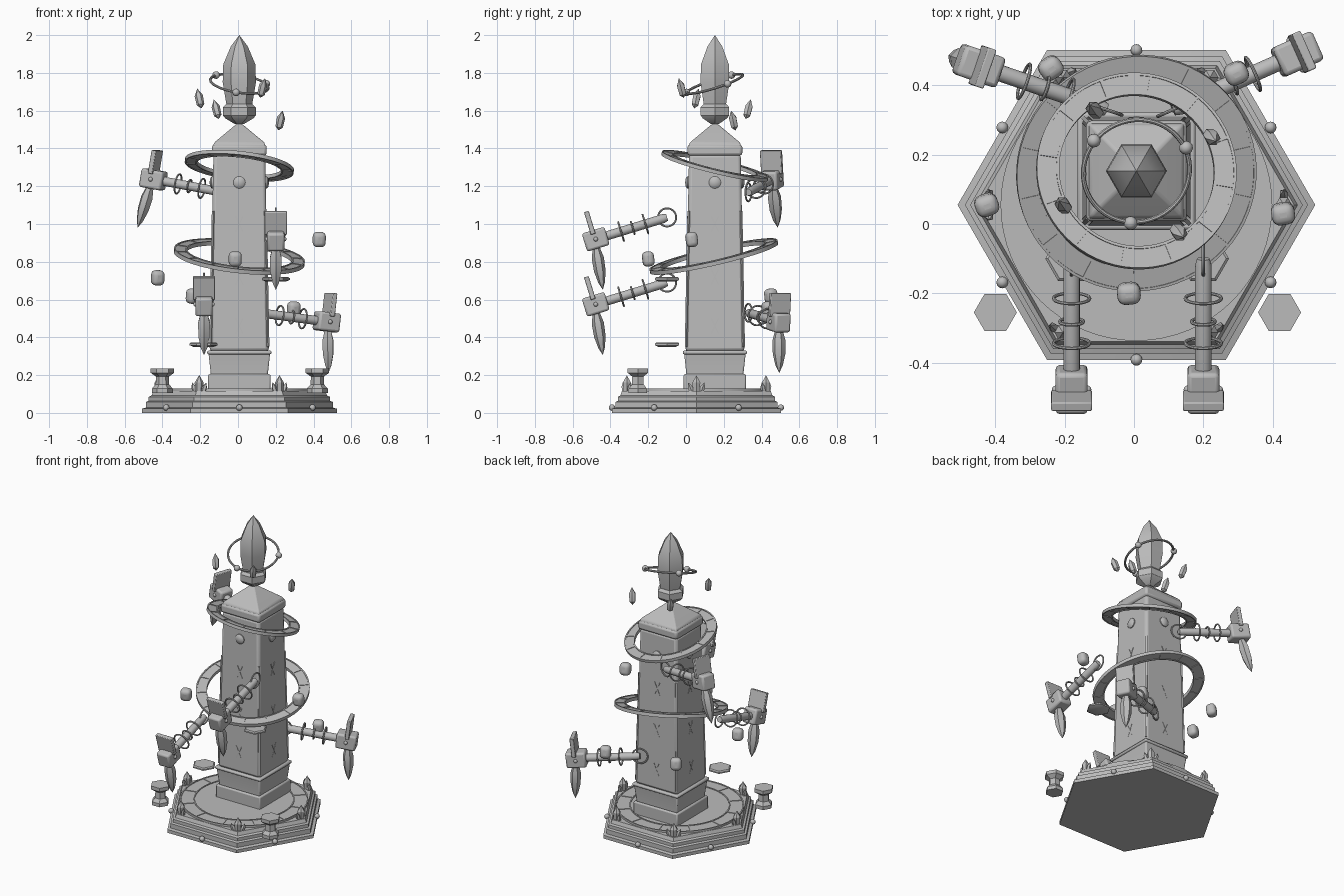
import bpy, bmesh, math
from mathutils import Matrix, Vector

if "Cube" in bpy.data.objects:
    bpy.data.objects.remove(bpy.data.objects["Cube"])

stone = bpy.data.materials.new("grey_stone")
stone.use_nodes = True
stone.diffuse_color = (0.5, 0.5, 0.5, 1)
stone.node_tree.nodes["Principled BSDF"].inputs["Base Color"].default_value = (0.5, 0.5, 0.5, 1)

CX, TY, BY = 0.007, 0.153, 0.055   # shared x, tower y, base y
T = Matrix.Translation


def R(deg, axis):
    return Matrix.Rotation(math.radians(deg), 4, axis)


def finish(name, bm, m, bevel=0, segs=2, angle=30):
    """Turn a bmesh into a placed, shaded object."""
    bmesh.ops.recalc_face_normals(bm, faces=bm.faces)
    me = bpy.data.meshes.new(name)
    bm.to_mesh(me)
    bm.free()
    me.shade_smooth()
    me.set_sharp_from_angle(angle=math.radians(angle))
    me.materials.append(stone)
    ob = bpy.data.objects.new(name, me)
    bpy.context.collection.objects.link(ob)
    ob.matrix_world = m
    if bevel:
        mod = ob.modifiers.new("bevel", 'BEVEL')
        mod.width, mod.segments = bevel, segs
    return ob


def lathe(name, profile, sides, m, closed=False, bevel=0, turn=0):
    """Spin (radius, height) points round z; closed joins last to first."""
    bm = bmesh.new()
    rings = []
    for r, z in profile:
        if r == 0:
            rings.append([bm.verts.new((0, 0, z))] * sides)
            continue
        rings.append([])
        for i in range(sides):
            a = 2 * math.pi * i / sides + math.radians(turn)
            rings[-1].append(bm.verts.new((r * math.cos(a), r * math.sin(a), z)))
    pairs = list(zip(rings, rings[1:]))
    if closed:
        pairs.append((rings[-1], rings[0]))
    for a, b in pairs:
        for i in range(sides):
            j = (i + 1) % sides
            bm.faces.new(dict.fromkeys((a[i], a[j], b[j], b[i])))
    if not closed:
        for ring in (rings[0], rings[-1]):
            if ring[0] is not ring[1]:
                bm.faces.new(ring)
    return finish(name, bm, m, bevel)


def box(name, size, m, bevel=0, segs=2):
    bm = bmesh.new()
    bmesh.ops.create_cube(bm, size=1)
    bmesh.ops.scale(bm, vec=size, verts=bm.verts)
    return finish(name, bm, m, bevel, segs)


def ball(name, r, m):
    bm = bmesh.new()
    bmesh.ops.create_uvsphere(bm, u_segments=12, v_segments=8, radius=r)
    return finish(name, bm, m, angle=60)


def hoop(name, r, thick, m, sides=48):
    prof = [(r + thick * math.cos(math.pi * k / 4), thick * math.sin(math.pi * k / 4)) for k in range(8)]
    return lathe(name, prof, sides, m, closed=True)


def tilt(x, y, z, sx, sy):
    """Placement on a plane sloping by sx and sy."""
    return T((x, y, z)) @ Vector((-sx, -sy, 1)).to_track_quat('Z', 'Y').to_matrix().to_4x4()


def rimmed_band(name, inner, outer, half, m, count):
    """Flat ring with raised rims and radial dividers."""
    w, d = 0.008, half - 0.004
    lathe(name, [(inner, -half), (inner, half), (inner + w, half), (inner + w, d),
                 (outer - w, d), (outer - w, half), (outer, half), (outer, -half),
                 (outer - w, -half), (outer - w, -d), (inner + w, -d), (inner + w, -half)],
          64, m, closed=True)
    for i in range(count):
        box(name + "_divider", (outer - inner - w, 0.007, half * 1.9),
            m @ R(360 * (i + 0.5) / count, 'Z') @ T(((inner + outer) / 2, 0, 0)))


# Hexagonal stepped base
base = T((CX, BY, 0))
lathe("base_plinth", [(0.516, 0), (0.516, 0.022), (0.495, 0.028), (0.495, 0.058), (0.48, 0.064),
                      (0.48, 0.085), (0.465, 0.092), (0.455, 0.115)], 6, base)
lathe("base_disc", [(0.39, 0.11), (0.39, 0.12), (0.3, 0.12), (0.3, 0.124)], 64, base)
rimmed_band("base_band", 0.3, 0.392, 0.009, base @ T((0, 0, 0.119)), 12)
for i in range(6):
    ball("base_stud", 0.017, base @ R(60 * i + 30, 'Z') @ T((0.447, 0, 0.028)))
    corner = base @ R(60 * i, 'Z') @ T((0.425, 0, 0.11))
    lathe("corner_crystal", [(0.02, 0), (0.024, 0.05), (0, 0.09)], 6, corner)
    for side in (-1, 1):
        lathe("corner_shard", [(0.013, 0), (0.013, 0.03), (0, 0.055)], 5,
              corner @ T((0, side * 0.024, 0)) @ R(-side * 20, 'X'))

# Square tower: half widths become corner radii
tower = T((CX, TY, 0))


def square(name, profile, bevel):
    lathe(name, [(h * math.sqrt(2), z) for h, z in profile], 4, tower, bevel=bevel, turn=45)


square("tower_foot", [(0.165, 0.11), (0.165, 0.205)], 0.008)
square("tower_flare", [(0.152, 0.2), (0.152, 0.215), (0.163, 0.315)], 0.008)
square("tower_lower_trim", [(0.17, 0.31), (0.17, 0.33)], 0.008)
square("tower_shaft", [(0.157, 0.325), (0.137, 1.37)], 0.018)
square("tower_upper_trim", [(0.145, 1.362), (0.145, 1.42)], 0.014)
square("tower_roof", [(0.14, 1.41), (0.132, 1.432), (0.02, 1.525), (0.008, 1.532)], 0.006)
for i in range(4):
    face = tower @ R(90 * i, 'Z')
    lathe("tower_boss", [(0.032, 0), (0.032, 0.008), (0.022, 0.016), (0, 0.02)], 16,
          face @ T((0.138, 0, 1.22)) @ R(90, 'Y'))
    # Corner edging along each shaft edge
    box("tower_edging", (0.012, 0.012, 0.72),
        face @ T((0.144, 0.144, 0.71)) @ R(45, 'Z') @ R(-1.55, 'Y'))
    # Plain crossed carvings
    for z, d in ((0.46, 0.151), (0.72, 0.146), (1.0, 0.142)):
        for turn in (-25, 25):
            box("tower_carving", (0.006, 0.005, 0.09), face @ T((d + 0.002, 0, z)) @ R(turn, 'X'))

# Tilted floating bands round the tower
rimmed_band("upper_band", 0.225, 0.29, 0.01, tilt(CX, TY, 1.308, -0.11, -0.245), 12)
rimmed_band("middle_band", 0.28, 0.348, 0.011, tilt(CX, TY - 0.006, 0.828, -0.11, 0.232), 14)

# Crystal finial with its hoop, beads and shards
lathe("finial_socket", [(0.025, 1.53), (0.075, 1.56), (0.087, 1.575), (0.087, 1.618), (0.07, 1.635)], 6, tower)
lathe("finial_crystal", [(0.066, 1.62), (0.088, 1.75), (0.085, 1.845), (0.045, 1.94), (0, 2)], 6, tower)
halo = tilt(CX, TY, 1.742, -0.15, 0.32)
hoop("finial_hoop", 0.155, 0.007, halo)
for a in (0, 118, 240):
    ball("hoop_bead", 0.02, halo @ R(a, 'Z') @ T((0.158, 0, 0)))
for x, y, z, lean in ((-0.205, 0.055, 1.665, -12), (-0.115, 0.33, 1.608, -14),
                      (0.225, 0.25, 1.548, 12), (0.13, -0.025, 1.72, 14)):
    lathe("floating_shard", [(0, -0.055), (0.02, -0.035), (0.022, 0.015), (0, 0.055)], 6,
          T((x, y, z)) @ R(lean, 'Y') @ R(lean, 'X'))

# Floating rounded rocks
for x, y, z, turn in ((0.43, 0.03, 0.918, 10), (-0.425, 0.055, 0.715, 20), (-0.24, 0.45, 0.618, 35),
                      (-0.015, -0.2, 0.815, 5), (0.295, 0.435, 0.55, 25)):
    box("floating_rock", (0.068, 0.062, 0.08), T((x, y, z)) @ R(turn, 'Z') @ R(8, 'X'), 0.024, 4)

# Floating hexagonal plates and spool pedestals
for x, z in ((-0.182, 0.362), (0.2, 0.708)):
    lathe("floating_plate", [(0.055, -0.012), (0.074, -0.004), (0.074, 0.005), (0.066, 0.011)], 6, T((x, -0.1, z)))
for x in (-0.4, 0.42):
    lathe("pedestal", [(0.056, 0.105), (0.056, 0.128), (0.036, 0.15), (0.034, 0.192),
                       (0.062, 0.212), (0.062, 0.235)], 6, T((x, -0.255, 0)))


def arm(root, heading, pitch):
    """Shaft along local x, carrying a block, a plate and a hanging blade."""
    m = T(root) @ R(heading, 'Z') @ R(-pitch, 'Y')
    lathe("arm_shaft", [(0.018, 0), (0.024, 0.02), (0.024, 0.34)], 16, m @ R(90, 'Y'))
    hoop("arm_root_hoop", 0.048, 0.005, m @ R(90, 'X'), 32)
    for s, r in ((0.12, 0.052), (0.19, 0.034), (0.255, 0.052)):
        hoop("arm_hoop", r, 0.005, m @ T((s, 0, 0)) @ R(90, 'Y'), 32)
    box("arm_block", (0.125, 0.092, 0.1), m @ T((0.395, 0, 0)), 0.012)
    for side in (-1, 1):
        ball("arm_rivet", 0.012, m @ T((0.395, side * 0.045, 0)))
    box("arm_plate", (0.026, 0.118, 0.125), m @ T((0.4, 0, 0.092)), 0.004)
    lathe("arm_blade", [(0.02, 0.03), (0.025, 0.06), (0.036, 0.1), (0.034, 0.17), (0.02, 0.23), (0, 0.27)], 6,
          m @ T((0.4, 0, 0)) @ R(172, 'Y') @ Matrix.Diagonal((0.9, 1, 1, 1)))


arm((0.2, -0.1, 1.035), -90, -17)
arm((-0.18, -0.1, 0.69), -90, -17)
arm((-0.08, 0.33, 1.168), 161, 10)
arm((0.112, 0.33, 0.53), 24, -7)
